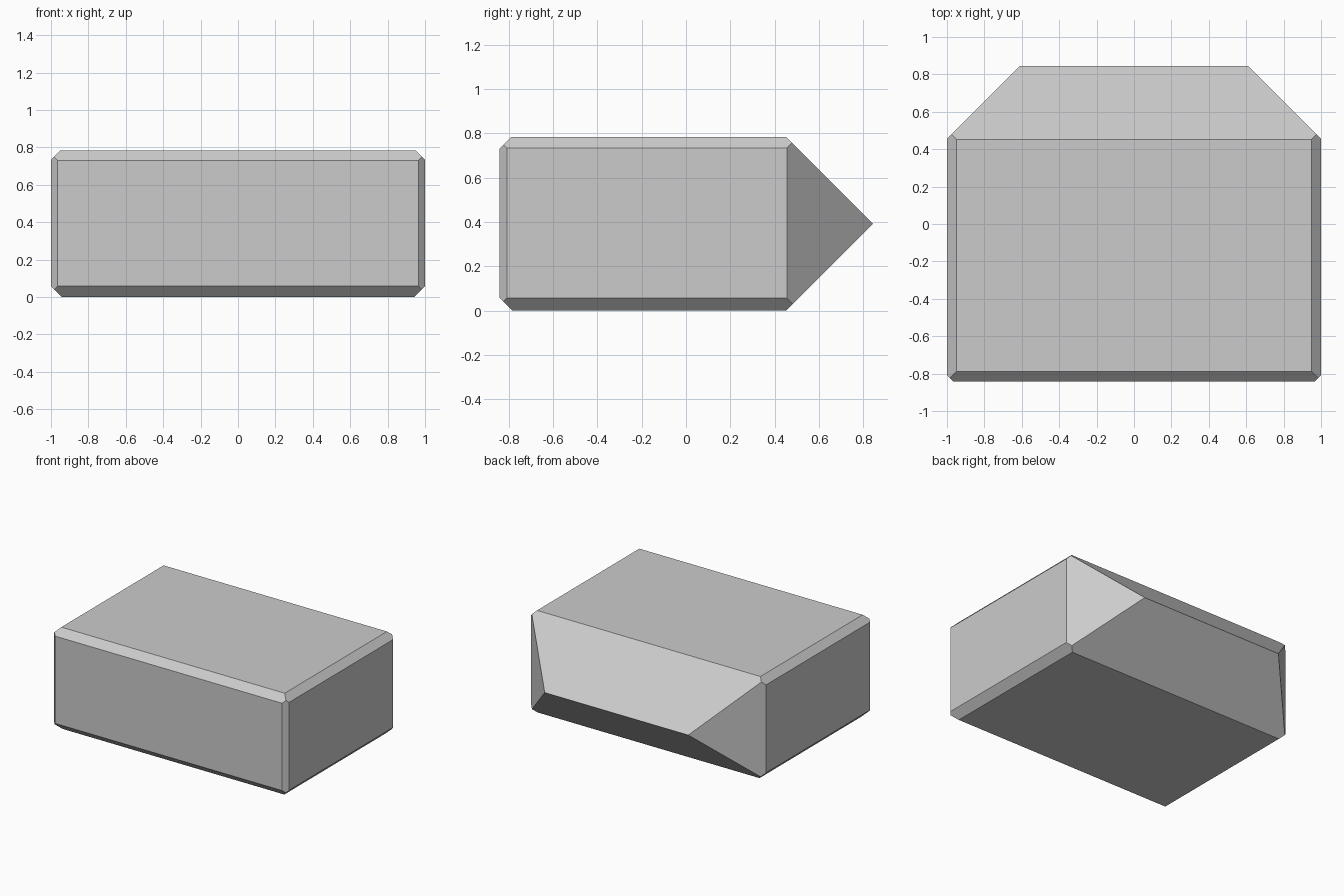
import bpy, bmesh
from mathutils import Matrix, Vector

if "Cube" in bpy.data.objects:
    bpy.data.objects.remove(bpy.data.objects["Cube"])

W, D, H = 1.0, 0.8425, 0.783   # half width, half depth, height


def cut(bm, point, normal):
    """Slice off everything on the outer side of a plane and cap the opening."""
    geom = bm.verts[:] + bm.edges[:] + bm.faces[:]
    res = bmesh.ops.bisect_plane(bm, geom=geom, dist=1e-6, plane_co=Vector(point),
                                 plane_no=Vector(normal), clear_outer=True)
    edges = [e for e in res["geom_cut"] if isinstance(e, bmesh.types.BMEdge)]
    bmesh.ops.contextual_create(bm, geom=edges)


# Plain block, slightly too deep at the back so the wedge cuts form the ridge
bm = bmesh.new()
bmesh.ops.create_cube(bm, size=1, matrix=Matrix.Translation((0, 0.05, H / 2))
                      @ Matrix.Diagonal((2 * W, 2 * D + 0.1, H, 1)))

# Large 45 degree wedge faces at the back
cut(bm, (0, 0.453, H), (0, 1, 1))
cut(bm, (0, 0.453, 0), (0, 1, -1))
for s in (-1, 1):
    cut(bm, (s * W, 0.455, 0), (s, 1, 0))

# Small chamfers on the front edges
cut(bm, (0, -D, H - 0.053), (0, -1, 1))
cut(bm, (0, -D, 0.059), (0, -1, -1))

# Small chamfers on the side edges
for s in (-1, 1):
    cut(bm, (s * W, 0, H - 0.05), (s, 0, 1))
    cut(bm, (s * W, 0, 0.057), (s, 0, -1))
    cut(bm, (s * W, -D + 0.035, 0), (s, -1, 0))

bmesh.ops.recalc_face_normals(bm, faces=bm.faces[:])
mesh = bpy.data.meshes.new("chamfered_block")
bm.to_mesh(mesh)
bm.free()
obj = bpy.data.objects.new("chamfered_block", mesh)
bpy.context.collection.objects.link(obj)
